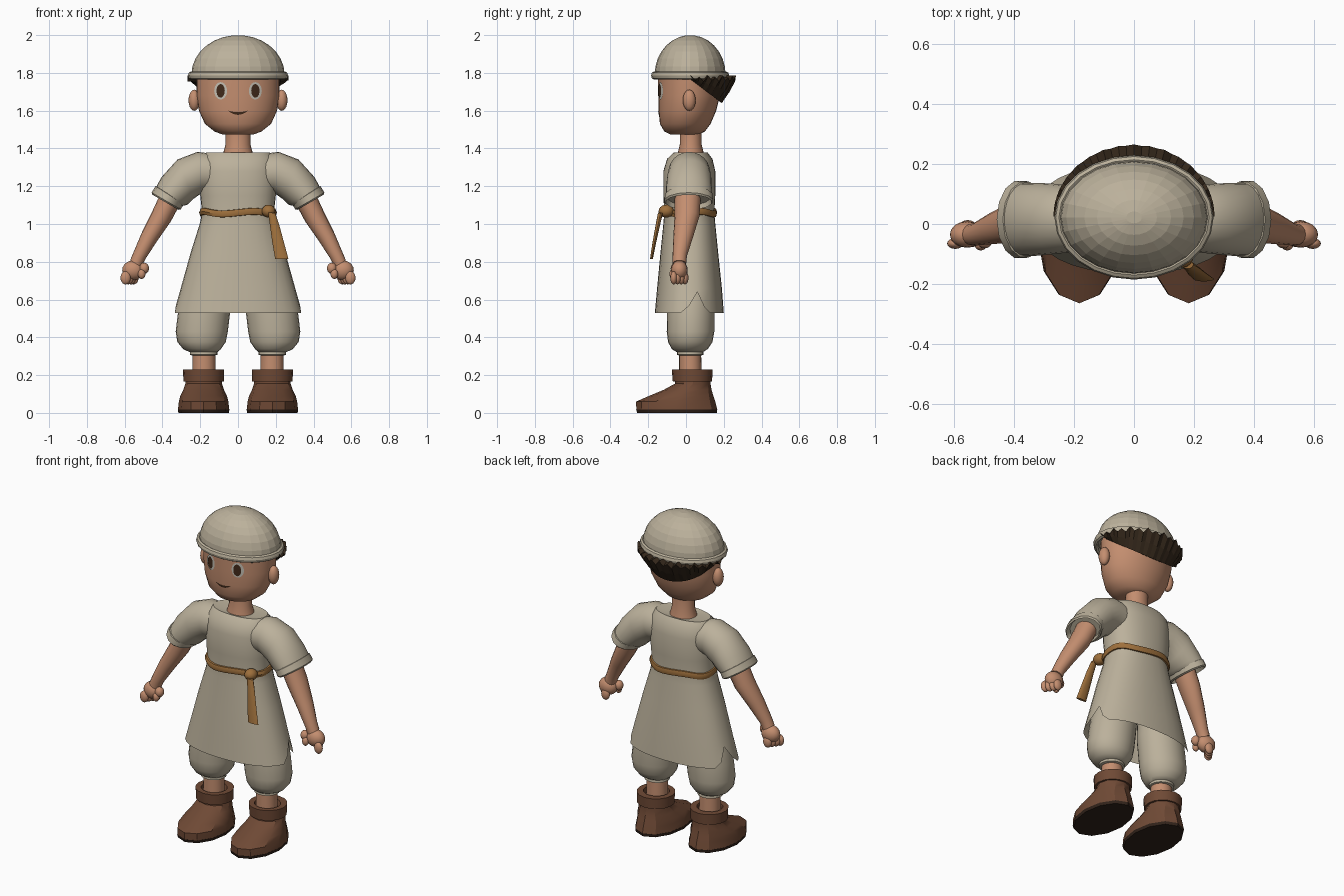
import bpy, bmesh, math
from mathutils import Matrix, Vector

cube = bpy.data.objects.get("Cube")
if cube:
    bpy.data.objects.remove(cube, do_unlink=True)


def material(name, *rgb):
    mat = bpy.data.materials.new(name)
    mat.use_nodes = True
    mat.diffuse_color = (*rgb, 1)
    mat.node_tree.nodes["Principled BSDF"].inputs["Base Color"].default_value = (*rgb, 1)
    return mat


cloth = material("undyed cloth", .50, .44, .33)
skin = material("skin", .55, .27, .16)
leather = material("boot leather", .16, .068, .036)
sole_dark = material("dark sole", .03, .016, .01)
sash = material("ochre sash", .34, .16, .045)
hair_brown = material("dark hair", .035, .021, .011)
eye_white = material("eye white", .55, .52, .45)
eye_brown = material("eye brown", .05, .022, .01)


def finish(name, bm, mat, mirror=False, angle=40):
    """Turn a bmesh into a shaded, optionally mirrored, object."""
    bmesh.ops.recalc_face_normals(bm, faces=bm.faces)
    mesh = bpy.data.meshes.new(name)
    bm.to_mesh(mesh)
    bm.free()
    obj = bpy.data.objects.new(name, mesh)
    bpy.context.collection.objects.link(obj)
    mesh.materials.append(mat)
    if angle:
        bpy.ops.object.select_all(action='DESELECT')
        obj.select_set(True)
        bpy.context.view_layer.objects.active = obj
        bpy.ops.object.shade_smooth_by_angle(angle=math.radians(angle))
    if mirror:
        obj.modifiers.new("Mirror", 'MIRROR').use_mirror_merge = False
    return obj


def level(z, rx, front, back, x=0):
    """A horizontal ring given by its half width and its front and back."""
    return (x, (front + back) / 2, z, rx, (back - front) / 2, 0)


def bend(value, power):
    return math.copysign(abs(value) ** (2 / power), value)


def skin_rings(bm, rings, caps=(True, True)):
    for low, high in zip(rings, rings[1:]):
        for i in range(len(low)):
            bm.faces.new((low[i - 1], low[i], high[i], high[i - 1]))
    for ring, wanted in zip((rings[0], rings[-1]), caps):
        if wanted:
            bm.faces.new(ring)


def loft(name, sections, mat, sides=24, power=2, caps=(True, True), adjust=None, **options):
    """Skin oval sections (x, y, z, across, depth, tilt in degrees)."""
    bm = bmesh.new()
    rings = []
    for x, y, z, across, depth, tilt in sections:
        t = math.radians(tilt)
        ring = []
        for i in range(sides):
            a = math.tau * i / sides
            u = across * bend(math.cos(a), power)
            v = depth * bend(math.sin(a), power)
            ring.append(bm.verts.new((x + u * math.cos(t), y + v, z + u * math.sin(t))))
        rings.append(ring)
    skin_rings(bm, rings, caps)
    if adjust:
        adjust(rings)
    return finish(name, bm, mat, **options)


def blobs(name, places, mat, **options):
    """Stretched spheres: (centre, radii) pairs."""
    bm = bmesh.new()
    for centre, radii in places:
        matrix = Matrix.Translation(centre) @ Matrix.Diagonal((*radii, 1))
        bmesh.ops.create_uvsphere(bm, u_segments=16, v_segments=10, radius=1, matrix=matrix)
    return finish(name, bm, mat, **options)


# Head and neck
HEAD = [level(1.475, .085, -.085, .07), level(1.49, .125, -.115, .1),
        level(1.53, .175, -.138, .13), level(1.6, .207, -.145, .16),
        level(1.68, .22, -.147, .18), level(1.8, .22, -.147, .185)]
loft("head", HEAD, skin, sides=32)
loft("neck", [level(1.35, .085, -.05, .1), level(1.42, .066, -.033, .083),
              level(1.5, .066, -.033, .083)], skin)
blobs("ears", [((.232, .017, 1.655), (.03, .034, .056))], skin, mirror=True)


def face_point(x, z, lift):
    """A point just in front of the face."""
    for a, b in zip(HEAD, HEAD[1:]):
        if a[2] <= z <= b[2]:
            f = (z - a[2]) / (b[2] - a[2])
            cy, rx, ry = (a[k] + (b[k] - a[k]) * f for k in (1, 3, 4))
            return Vector((x, cy - ry * math.sqrt(1 - (x / rx) ** 2) - lift, z))


def eye_plate(name, rx, rz, lift, mat):
    bm = bmesh.new()
    rings = []
    for scale in (.1, .55, 1):
        angles = [math.tau * i / 20 for i in range(20)]
        rings.append([bm.verts.new(face_point(.092 + scale * rx * math.cos(a),
                                              1.705 + scale * rz * math.sin(a), lift))
                      for a in angles])
    skin_rings(bm, rings, (True, False))
    finish(name, bm, mat, mirror=True)


eye_plate("eye_whites", .034, .046, .004, eye_white)
eye_plate("pupils", .022, .036, .008, eye_brown)

# Mouth: a thin smiling strip
bm = bmesh.new()
pairs = []
for i in range(11):
    t = i / 5 - 1
    thick = .001 + .006 * (1 - t * t)
    z = 1.585 + .014 * t * t
    pairs.append([bm.verts.new(face_point(.05 * t, z + d, .004)) for d in (-thick, thick)])
for a, b in zip(pairs, pairs[1:]):
    bm.faces.new((a[0], b[0], b[1], a[1]))
finish("mouth", bm, eye_brown)

# Cap: faceted dome and rolled brim
dome = []
for i in range(8):
    a = math.radians(12 * i)
    dome.append((0, .022, 1.79 + .21 * math.sin(a), .247 * math.cos(a), .188 * math.cos(a), 0))
loft("cap_dome", dome, cloth, angle=0)
brim = []
for i in range(9):
    a = math.tau * i / 8
    grow = .015 * math.cos(a)
    brim.append((0, .022, 1.786 + .021 * math.sin(a), .25 + grow, .192 + grow, 0))
loft("cap_brim", brim, cloth, caps=(False, False))

# Hair: a flared band with a ragged top, around the back of the head
bm = bmesh.new()
columns = []
for i in range(33):
    a = math.pi * i / 32
    s, c = math.sin(a), math.cos(a)
    rag = (.014, -.012, .004, -.018)[i % 4]
    foot = 1.765 - .125 * s
    top = 1.772 + rag
    columns.append([bm.verts.new((r * c, .025 + d * s, z)) for r, d, z in (
        (.205, .15, foot + .01), (.225, .165, foot), (.25, .205, (foot + top) / 2),
        (.268, .238 + rag / 8, top), (.215, .16, 1.785))])
for a, b in zip(columns, columns[1:]):
    for k in range(4):
        bm.faces.new((a[k], b[k], b[k + 1], a[k + 1]))
bm.faces.new(columns[0])
bm.faces.new(columns[-1])
finish("hair", bm, hair_brown, angle=0)


# Tunic: flared skirt with a slit cut into the hem at each side
def cut_slits(rings):
    hem, above = rings[0], rings[1]
    count = len(hem)
    for step, rise in ((0, .3), (1, .85), (2, .25)):
        for i in (step, count // 2 - step):
            hem[i].co = hem[i].co.lerp(above[i].co, rise)


loft("tunic", [level(.53, .34, -.165, .2), level(.66, .303, -.153, .19),
               level(.85, .25, -.135, .17), level(1.0, .203, -.12, .155),
               level(1.06, .19, -.115, .15), level(1.15, .2, -.12, .155),
               level(1.28, .205, -.12, .155), level(1.345, .195, -.1, .14),
               level(1.378, .17, -.065, .115), level(1.37, .075, -.04, .09)],
     cloth, sides=32, power=2.3, caps=(False, True), adjust=cut_slits)

# Sleeves with turned cuffs
loft("sleeves", [(.12, .017, 1.27, .1, .1, 90), (.2, .017, 1.275, .108, .11, 82),
                 (.277, .017, 1.238, .112, .118, 67), (.337, .015, 1.175, .1, .122, 48),
                 (.37, .015, 1.14, .083, .122, 33)], cloth, mirror=True)
loft("sleeve_cuffs", [(.36, .015, 1.155, .08, .118, 33), (.362, .015, 1.152, .089, .128, 33),
                      (.38, .015, 1.122, .089, .132, 30), (.384, .015, 1.115, .08, .124, 30),
                      (.366, .015, 1.145, .07, .11, 31)], cloth, sides=14, mirror=True)

# Arms and fists
loft("arms", [(.34, .01, 1.17, .06, .07, 30), (.405, .005, 1.04, .056, .066, 30),
              (.47, -.015, .93, .046, .052, 30), (.523, -.033, .83, .036, .038, 30),
              (.54, -.035, .79, .036, .036, 30)], skin, sides=16, mirror=True)
fist = [((.555, -.035, .755), (.058, .044, .052)), ((.497, -.055, .765), (.026, .026, .03)),
        ((.51, -.07, .735), (.02, .018, .026))]
for i in range(4):
    fist.append(((.595 - .014 * i, -.065 + .02 * i, .715), (.027, .018, .035)))
blobs("hands", fist, skin, mirror=True)


# Sash with knot and hanging end
def ripple(rings):
    for ring in rings:
        for i, vert in enumerate(ring):
            vert.co.z += .007 * math.sin(i * math.tau / 8)


loft("sash_band", [level(1.04, .18, -.1, .14), level(1.043, .2, -.126, .16),
                   level(1.06, .206, -.132, .165), level(1.077, .2, -.126, .16),
                   level(1.08, .18, -.1, .14)],
     sash, sides=32, power=2.3, caps=(False, False), adjust=ripple)
blobs("sash_knot", [((.162, -.105, 1.068), (.036, .04, .034))], sash)
loft("sash_end", [(.178, -.135, 1.06, .02, .014, -8), (.195, -.15, .99, .026, .012, -8),
                  (.213, -.168, .9, .032, .01, -6), (.232, -.183, .815, .035, .008, 0)],
     sash, sides=10)

# Breeches, gathered below the knee
loft("breeches", [level(.76, .11, -.09, .14, .15), level(.6, .135, -.1, .15, .17),
                  level(.53, .138, -.1, .15, .18), level(.43, .138, -.102, .15, .192),
                  level(.375, .128, -.095, .14, .193), level(.338, .1, -.075, .115, .19),
                  level(.322, .074, -.05, .09, .183)], cloth, mirror=True)
loft("breeches_hems", [level(.335, .066, -.04, .085, .182), level(.325, .073, -.047, .092, .182),
                       level(.308, .073, -.047, .092, .182), level(.304, .06, -.035, .08, .182)],
     cloth, mirror=True)
loft("shins", [level(.18, .062, -.036, .083, .18), level(.33, .06, -.036, .08, .18)],
     skin, mirror=True)

# Boots
loft("boot_soles", [level(0, .133, -.258, .163, .182), level(.018, .137, -.264, .166, .182)],
     sole_dark, sides=12, mirror=True)
loft("boots", [level(.018, .136, -.263, .165, .182), level(.06, .131, -.264, .155, .182),
               level(.09, .124, -.195, .145, .182), level(.122, .108, -.118, .135, .182),
               level(.155, .097, -.058, .13, .182), level(.19, .096, -.056, .13, .182)],
     leather, sides=12, mirror=True, angle=30)
loft("boot_cuffs", [level(.165, .094, -.055, .125, .182), level(.166, .107, -.07, .138, .182),
                    level(.23, .109, -.075, .141, .182), level(.23, .075, -.045, .1, .182),
                    level(.2, .07, -.04, .09, .182)], leather, sides=16, mirror=True)
